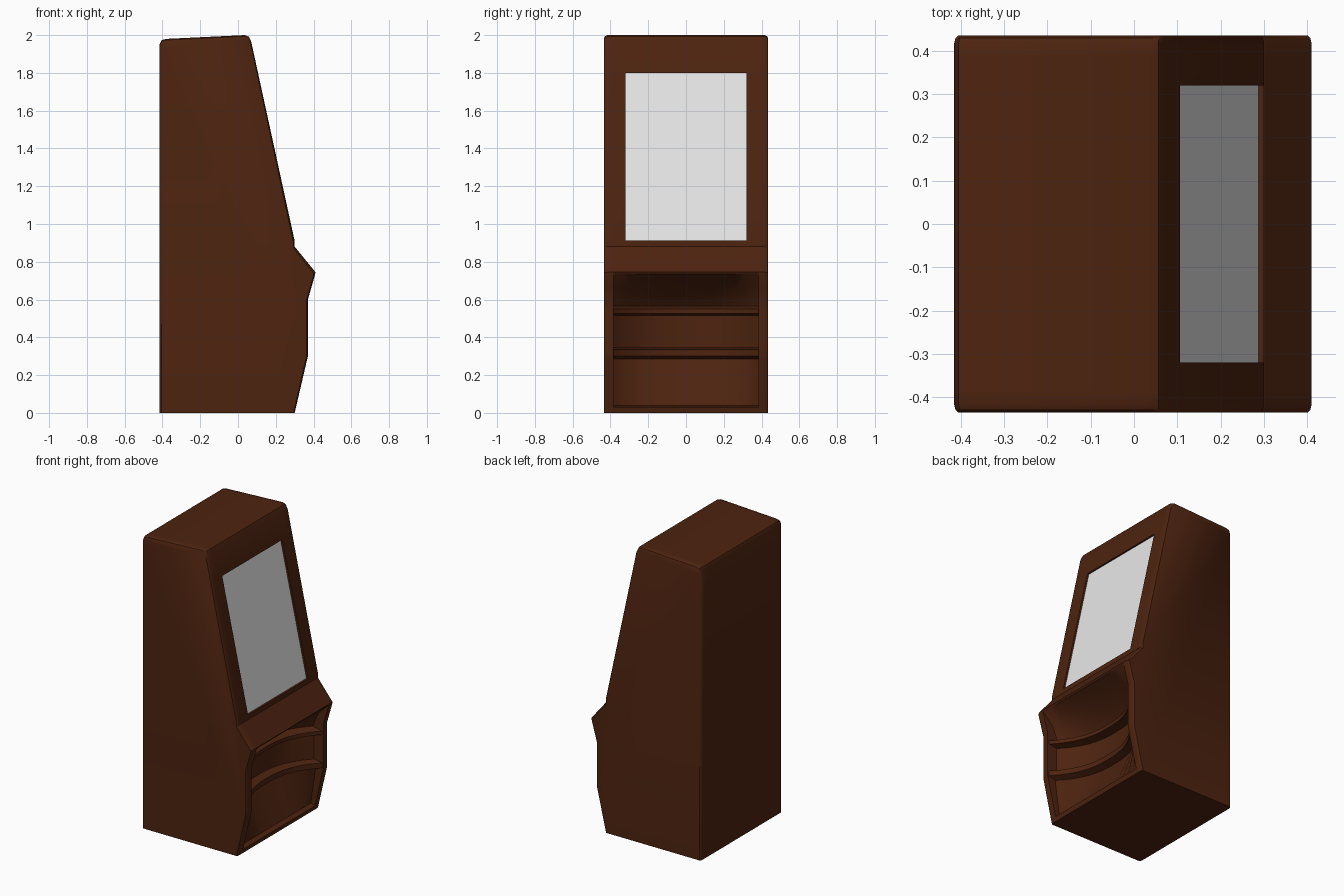
import bpy, bmesh, math

if "Cube" in bpy.data.objects:
    bpy.data.objects.remove(bpy.data.objects["Cube"])


def material(name, rgb):
    m = bpy.data.materials.new(name)
    m.diffuse_color = (*rgb, 1)
    m.use_nodes = True
    m.node_tree.nodes["Principled BSDF"].inputs["Base Color"].default_value = m.diffuse_color
    return m


WOOD = material("dark brown wood", (0.075, 0.017, 0.005))
GLASS = material("pale screen", (0.8, 0.8, 0.8))

HALF, POST, WIN = 0.435, 0.385, 0.32      # half width, recess and screen half widths
FRONT = [(0.30, 0.0), (0.37, 0.30), (0.37, 0.60), (0.41, 0.74)]


def front_x(z):
    """Depth of the plain front edge at a height."""
    for (x0, z0), (x1, z1) in zip(FRONT, FRONT[1:]):
        if z <= z1:
            return x0 + (x1 - x0) * (z - z0) / (z1 - z0)
    return FRONT[-1][0]


def slope_x(z):
    return 0.30 + (0.07 - 0.30) * (z - 0.91) / (1.965 - 0.91)


def profile(y, recess, screen):
    """Side outline of the cabinet at one slice across its width."""
    d = 0.15 * (1 - min(1, abs(y) / POST) ** 2.5)
    pts = [(-0.415, 0.0), (0.30, 0.0)]
    flat_z = [0.03, 0.04, 0.285, 0.30, 0.335, 0.345, 0.515, 0.525, 0.55, 0.60, 0.66, 0.735]
    if recess:
        # bottom bin, two curved shelves and the underside of the control panel
        pts += [(front_x(0.03), 0.03), (0.275, 0.04), (0.31 - d, 0.285),
                (0.36 - d, 0.30), (0.36 - d, 0.335), (0.30 - d, 0.345),
                (0.30 - d, 0.515), (0.36 - d, 0.525), (0.36 - d, 0.55),
                (0.29 - d, 0.565), (0.33 - 0.7 * d, 0.66), (0.405, 0.735)]
    else:
        pts += [(front_x(z), z) for z in flat_z]
    pts += [(0.41, 0.745), (0.30, 0.88)]
    # sloped front with the sunken screen
    lo, hi = (slope_x(0.912), 0.912), (slope_x(1.80), 1.80)
    s = 0.012 if screen else 0
    pts += [lo, (lo[0] - s, lo[1]), (hi[0] - s, hi[1]), hi]
    # rounded top
    pts += [(0.07, 1.965), (0.057, 1.992), (0.035, 2.0),
            (-0.38, 1.98), (-0.405, 1.973), (-0.415, 1.95)]
    return pts


SCREEN_SEG = 17     # profile segment forming the screen
SCREEN_SEG = profile(0, True, True).index((slope_x(0.912) - 0.012, 0.912))

# slices across the width: y, edge rounding, recess, screen
left = [(-HALF, 0.018, False, False), (-HALF + 0.006, 0.006, False, False),
        (-HALF + 0.018, 0, False, False), (-POST, 0, False, False),
        (-POST, 0, True, False), (-0.365, 0, True, False), (-0.345, 0, True, False),
        (-WIN, 0, True, False)]
middle = [(-WIN + 2 * WIN * i / 12, 0, True, True) for i in range(13)]
slices = left + middle + [(-y, r, a, b) for y, r, a, b in reversed(left)]

bm = bmesh.new()
rows = []
for y, r, recess, screen in slices:
    row = []
    for x, z in profile(y, recess, screen):
        row.append(bm.verts.new((x * (1 - r * 0.5 / 0.41), y, z * (1 - r / 2))))
    rows.append(row)
n = len(rows[0])
for i in range(len(rows) - 1):
    inside = slices[i][3] and slices[i + 1][3]
    for j in range(n):
        k = (j + 1) % n
        f = bm.faces.new((rows[i][j], rows[i][k], rows[i + 1][k], rows[i + 1][j]))
        f.material_index = 1 if inside and j == SCREEN_SEG else 0
bm.faces.new(rows[0])
bm.faces.new(rows[-1])
bmesh.ops.remove_doubles(bm, verts=bm.verts[:], dist=0.0002)
bmesh.ops.recalc_face_normals(bm, faces=bm.faces[:])

mesh = bpy.data.meshes.new("arcade_cabinet")
bm.to_mesh(mesh)
bm.free()
mesh.materials.append(WOOD)
mesh.materials.append(GLASS)
cabinet = bpy.data.objects.new("arcade_cabinet", mesh)
bpy.context.collection.objects.link(cabinet)
bpy.context.view_layer.objects.active = cabinet
cabinet.select_set(True)
bpy.ops.object.shade_smooth_by_angle(angle=math.radians(32))
